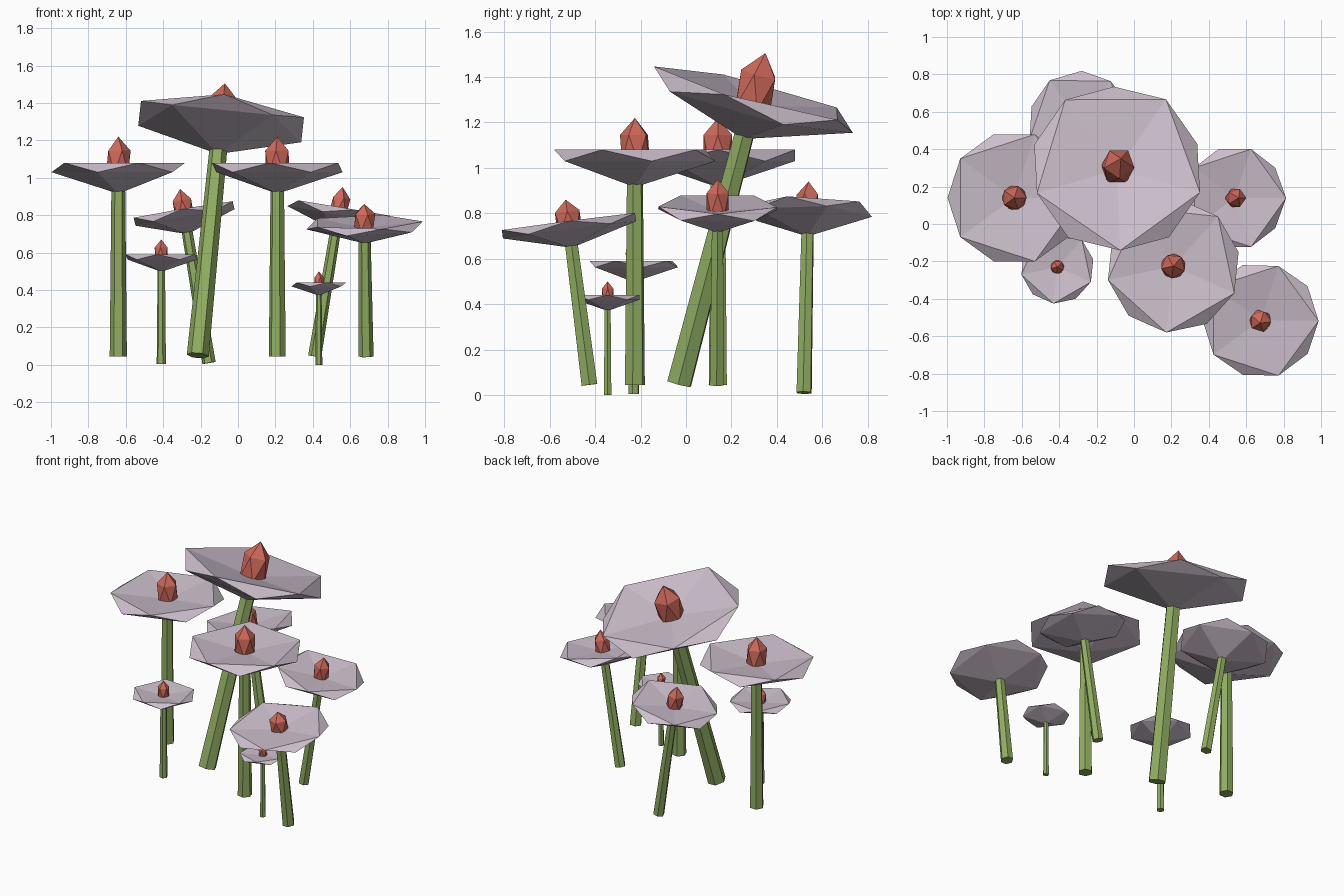
import bpy
from math import cos, sin, radians, pi
from mathutils import Vector, Matrix

if "Cube" in bpy.data.objects:
    bpy.data.objects.remove(bpy.data.objects["Cube"])


def material(name, col):
    m = bpy.data.materials.new(name)
    m.diffuse_color = (*col, 1)
    m.use_nodes = True
    m.node_tree.nodes["Principled BSDF"].inputs["Base Color"].default_value = m.diffuse_color
    return m


GREEN = material("stem_green", (0.28, 0.42, 0.12))
MAUVE = material("cap_mauve", (0.60, 0.52, 0.60))
RED = material("bud_red", (0.62, 0.14, 0.10))


def add(name, verts, faces, mat, mx):
    me = bpy.data.meshes.new(name)
    me.from_pydata([mx @ Vector(v) for v in verts], [], faces)
    me.materials.append(mat)
    ob = bpy.data.objects.new(name, me)
    bpy.context.collection.objects.link(ob)


def ring(n, r, z, offset=0.0):
    return [(r * cos(offset + 2 * pi * i / n), r * sin(offset + 2 * pi * i / n), z)
            for i in range(n)]


def twenty_faces(name, top, up, low, bottom, mat, mx):
    """Reshaped icosahedron: pole, two staggered five-point rings, pole."""
    verts = [(0, 0, top)] + ring(5, *up) + ring(5, *low, pi / 5) + [(0, 0, bottom)]
    faces = []
    for i in range(5):
        a, b = 1 + i, 1 + (i + 1) % 5
        c, d = a + 5, b + 5
        faces += [(0, a, b), (a, c, b), (b, c, d), (c, 11, d)]
    add(name, verts, faces, mat, mx)


def flower(base, tip, width, spin):
    base, tip = Vector(base), Vector(tip)
    axis = tip - base
    tall = axis.length / 1.175
    mx = (Matrix.Translation(base)
          @ Vector((0, 0, 1)).rotation_difference(axis).to_matrix().to_4x4()
          @ Matrix.Rotation(radians(spin), 4, 'Z')
          @ Matrix.Diagonal((width, width, tall, 1)))
    # six-sided tapering stem
    verts = ring(6, 0.046, 0) + ring(6, 0.037, 0.90)
    faces = [(i, (i + 1) % 6, 6 + (i + 1) % 6, 6 + i) for i in range(6)]
    faces += [tuple(range(5, -1, -1)), tuple(range(6, 12))]
    add("stem", verts, faces, GREEN, mx)
    # shallow dished cap
    twenty_faces("cap", 0.99, (0.357, 1.035), (0.357, 0.985), 0.87, MAUVE, mx)
    # pointed bud
    twenty_faces("bud", 1.175, (0.066, 1.10), (0.066, 0.98), 0.91, RED, mx)


# stem base, bud tip, width scale, turn about the stem
flower((-0.64, 0.14, 0.045), (-0.64, 0.14, 1.22), 1.00, 0)
flower((0.21, -0.225, 0.045), (0.21, -0.225, 1.22), 1.00, 48)
flower((-0.41, -0.23, 0.005), (-0.41, -0.23, 0.67), 0.55, 48)
flower((0.432, -0.345, 0.0), (0.432, -0.345, 0.50), 0.41, 0)
flower((-0.215, -0.03, 0.05), (-0.07, 0.35, 1.505), 1.29, 55)
flower((0.685, -0.425, 0.045), (0.675, -0.53, 0.86), 0.87, 0)
flower((0.41, 0.135, 0.045), (0.56, 0.14, 0.95), 0.77, 0)
flower((-0.155, 0.52, 0.01), (-0.31, 0.54, 0.94), 0.79, 53)
